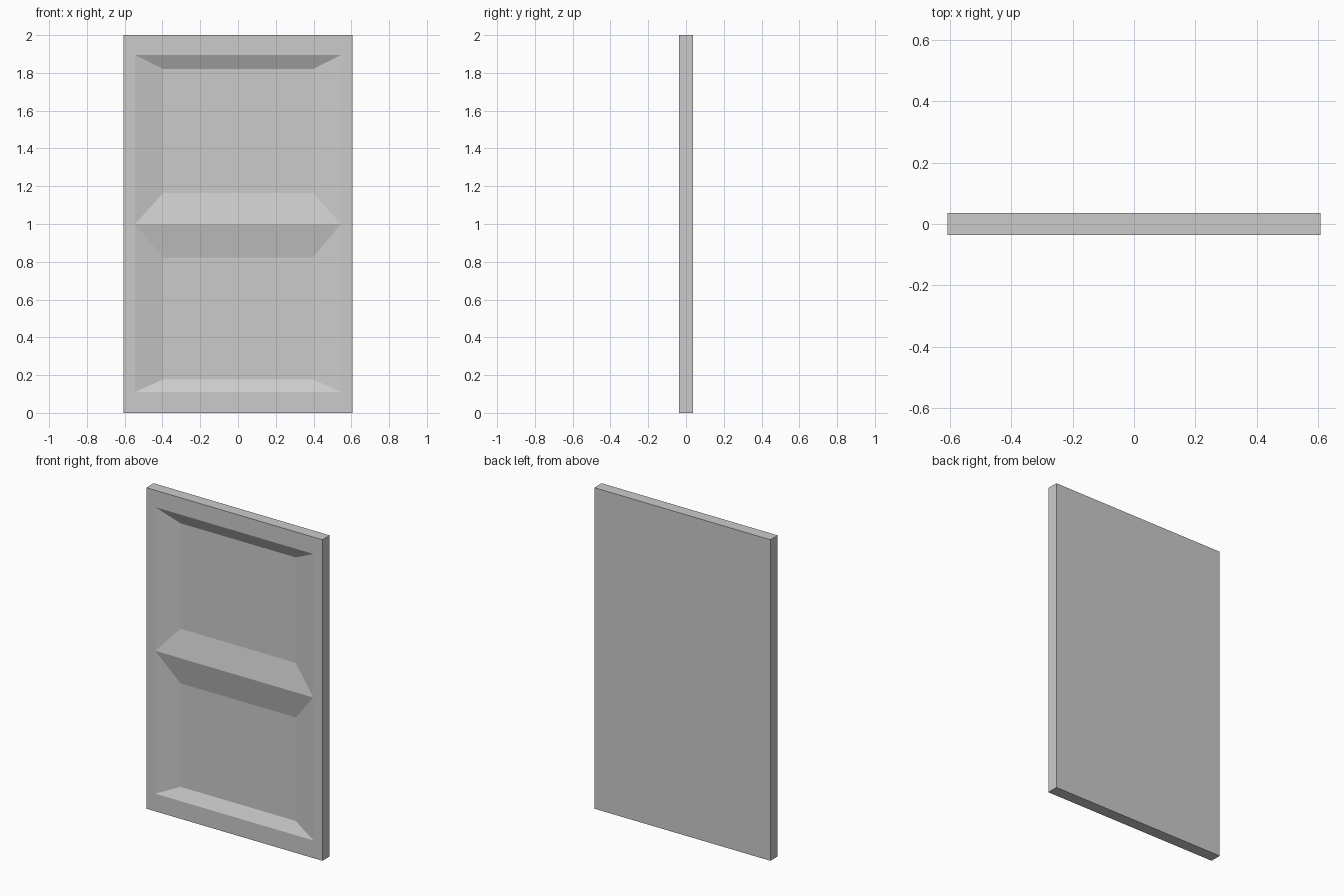
import bpy, bmesh

if "Cube" in bpy.data.objects:
    bpy.data.objects.remove(bpy.data.objects["Cube"])

W, H, T = 0.607, 2.0, 0.036      # half width, height, half thickness
RX, FX = 0.545, 0.397            # half width of recess rim and of its floor
DEPTH = 0.037                    # recess depth
RIM = [0.11, 1.0, 1.895]         # bottom rim, shared ridge, top rim
FLOORS = [(0.178, 0.823), (1.163, 1.82)]

bm = bmesh.new()


def ring(hx, y, z0, z1):
    """Rectangle of vertices, anticlockwise as seen from the front."""
    return [bm.verts.new((x, y, z)) for x, z in
            ((-hx, z0), (hx, z0), (hx, z1), (-hx, z1))]


def bridge(a, b):
    for i in range(4):
        j = (i + 1) % 4
        bm.faces.new((a[i], a[j], b[j], b[i]))


# slab sides and back
front, back = ring(W, -T, 0, H), ring(W, T, 0, H)
bridge(front, back)
bm.faces.new(back)

# flat frame around the recessed panels
left = [bm.verts.new((-RX, -T, z)) for z in RIM]
right = [bm.verts.new((RX, -T, z)) for z in RIM]
bm.faces.new((front[0], front[1], right[0], left[0]))
bm.faces.new((front[1], front[2], *reversed(right)))
bm.faces.new((front[2], front[3], left[2], right[2]))
bm.faces.new((front[3], front[0], *left))

# two sunken panels with sloping walls, meeting at the middle ridge
for i, (z0, z1) in enumerate(FLOORS):
    floor = ring(FX, -T + DEPTH, z0, z1)
    bridge((left[i], right[i], right[i + 1], left[i + 1]), floor)
    bm.faces.new(floor)

bmesh.ops.recalc_face_normals(bm, faces=bm.faces)
mesh = bpy.data.meshes.new("door_panel")
bm.to_mesh(mesh)
bm.free()
bpy.context.collection.objects.link(bpy.data.objects.new("door_panel", mesh))
